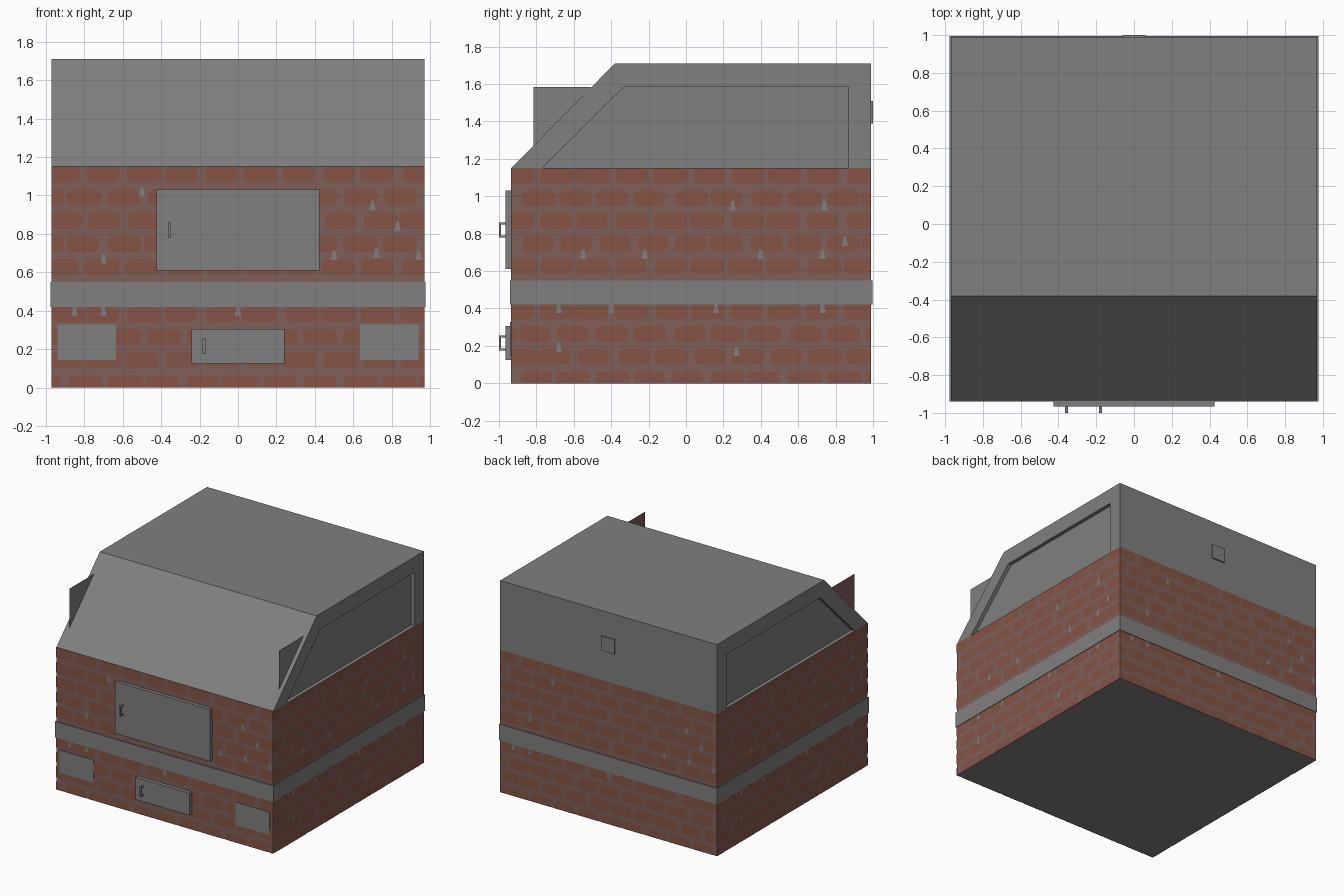
import bpy, bmesh, math, random
from mathutils import Vector

cube = bpy.data.objects.get("Cube")
if cube:
    bpy.data.objects.remove(cube, do_unlink=True)
random.seed(4)


def material(name, rgb):
    m = bpy.data.materials.new(name)
    m.use_nodes = True
    m.diffuse_color = (*rgb, 1)
    m.node_tree.nodes["Principled BSDF"].inputs["Base Color"].default_value = (*rgb, 1)
    return m


GREY = material("grey metal", (0.215, 0.215, 0.215))
BRICK = material("red brick", (0.235, 0.09, 0.058))
MORTAR = material("brown mortar", (0.215, 0.115, 0.1))

W, Y0, Y1, TOP = 0.97, -0.935, 0.99, 1.15      # half width, front, back, wall height


def finish(bm, name, *mats, fix=True):
    if fix:
        bmesh.ops.recalc_face_normals(bm, faces=bm.faces)
    me = bpy.data.meshes.new(name)
    bm.to_mesh(me)
    bm.free()
    for m in mats:
        me.materials.append(m)
    ob = bpy.data.objects.new(name, me)
    bpy.context.collection.objects.link(ob)
    return ob


def add_box(bm, x0, x1, y0, y1, z0, z1):
    verts = bmesh.ops.create_cube(bm, size=1)["verts"]
    for v in verts:
        v.co = ((x0 + x1) / 2 + v.co.x * (x1 - x0),
                (y0 + y1) / 2 + v.co.y * (y1 - y0),
                (z0 + z1) / 2 + v.co.z * (z1 - z0))


def box(name, dims, mat):
    bm = bmesh.new()
    add_box(bm, *dims)
    return finish(bm, name, mat)


# Masonry body: mortar sides, grey top and underside
body = box("masonry_body", (-W, W, Y0, Y1, 0, TOP), MORTAR)
body.data.materials.append(GREY)
for p in body.data.polygons:
    p.material_index = int(abs(p.normal.z) > 0.5)

# Walls: name -> (point on wall at u=0, u direction, outward normal, u range)
UP = Vector((0, 0, 1))
WALLS = {
    "front": (Vector((0, Y0, 0)), Vector((1, 0, 0)), Vector((0, -1, 0)), -W, W),
    "back": (Vector((0, Y1, 0)), Vector((-1, 0, 0)), Vector((0, 1, 0)), -W, W),
    "left": (Vector((W, 0, 0)), Vector((0, 1, 0)), Vector((1, 0, 0)), Y0, Y1),
    "right": (Vector((-W, 0, 0)), Vector((0, -1, 0)), Vector((-1, 0, 0)), -Y1, -Y0),
}
PITCH, ROW = 0.204, 0.121
FRONT_CHIPS = [(.7, .95), (.83, .84), (.72, .7), (.5, .69), (.94, .69), (-.7, .67),
               (-.5, 1.02), (0, .4), (-.85, .4), (-.7, .4)]
SIDE_CHIPS = [(.25, .95), (.74, .95), (.85, .76), (-.55, .69), (-.22, .69), (.4, .69),
              (.73, .69), (-.68, .4), (-.4, .4), (.16, .4), (.73, .4), (-.68, .19), (.27, .17)]


def paint(bm, wall, pts, lift, mat_index):
    """Add one flat painted face, clipped to the wall."""
    origin, u, n, lo, hi = wall
    clipped = []
    for a, b in pts:
        p = (min(max(a, lo), hi), min(max(b, 0), TOP))
        if p not in clipped:
            clipped.append(p)
    if len({p[0] for p in clipped}) < 2 or len({p[1] for p in clipped}) < 2:
        return
    f = bm.faces.new([bm.verts.new(origin + u * a + UP * b + n * lift) for a, b in clipped])
    f.material_index = mat_index


def rounded(cx, cz, w, h):
    """Irregular rounded brick outline, counter-clockwise."""
    pts = []
    for i in range(16):
        t = math.tau * (i + 0.5) / 16
        c, s = math.cos(t), math.sin(t)
        k = random.uniform(0.97, 1.03)
        pts.append((cx + math.copysign(abs(c) ** 0.42, c) * w / 2 * k,
                    cz + math.copysign(abs(s) ** 0.42, s) * h / 2))
    return pts


# Brick courses and small grey chips on every wall
for name, wall in WALLS.items():
    bm = bmesh.new()
    for r in range(10):
        z = 1.11 - r * ROW
        for i in range(-6, 7):
            cx = 0.12 + (i + 0.5 * (r % 2)) * PITCH + random.uniform(-0.012, 0.012)
            if wall[3] - 0.07 < cx < wall[4] + 0.07:
                paint(bm, wall, rounded(cx, z, random.uniform(.165, .185), .085), 0.002, 0)
    for a, b in FRONT_CHIPS if name in ("front", "back") else SIDE_CHIPS:
        paint(bm, wall, [(a - .016, b - .025), (a + .016, b - .025),
                         (a + .006, b + .025), (a - .006, b + .025)], 0.0025, 1)
    finish(bm, name + "_bricks", BRICK, GREY, fix=False)

# Band around the body
box("belt_band", (-.976, .976, Y0 - .006, Y1 + .006, .42, .55), GREY)

# Hood: sloped front, sides with a recessed panel
OUTER = [(Y0, TOP), (-.38, 1.71), (Y1, 1.71), (Y1, TOP)]
INNER = [(-.77, TOP), (-.33, 1.585), (.87, 1.585), (.87, TOP)]
bm = bmesh.new()
sides = []
for s in (-1, 1):
    out = [bm.verts.new((s * W, y, z)) for y, z in OUTER]
    rim = [bm.verts.new((s * W, y, z)) for y, z in INNER]
    deep = [bm.verts.new((s * 0.94, y, z)) for y, z in INNER]
    for i in range(3):
        bm.faces.new((out[i], out[i + 1], rim[i + 1], rim[i]))
        bm.faces.new((rim[i], rim[i + 1], deep[i + 1], deep[i]))
    bm.faces.new(deep)
    sides.append((out, rim, deep))
(a, ar, ad), (b, br, bd) = sides
for i in range(3):
    bm.faces.new((a[i], a[i + 1], b[i + 1], b[i]))
bm.faces.new((a[0], ar[0], ad[0], bd[0], br[0], b[0]))
bm.faces.new((a[3], ar[3], ad[3], bd[3], br[3], b[3]))
bm.faces.new((ad[0], ad[3], bd[3], bd[0]))
finish(bm, "hood", GREY)

# Upright fins poking through the slope: grey towards +x, mortar towards -x
for s, name in ((1, "left_fin"), (-1, "right_fin")):
    bm = bmesh.new()
    tri = [(-.815, 1.27), (-.505, 1.585), (-.815, 1.585)]
    for dx in (.001, -.001):
        f = bm.faces.new([bm.verts.new((s * .937 + dx, y, z)) for y, z in tri])
        f.material_index = int(dx < 0)
        f.normal_update()
        if f.normal.x * dx < 0:
            f.normal_flip()
    finish(bm, name, GREY, MORTAR, fix=False)

# Doors, each with a bracket handle
for name, x0, x1, z0, z1, hx, hz in (("upper_door", -.425, .425, .61, 1.03, -.357, .82),
                                     ("lower_door", -.243, .243, .125, .305, -.177, .215)):
    box(name, (x0, x1, -.965, Y0, z0, z1), GREY)
    bm = bmesh.new()
    x = (hx - .008, hx + .008)
    add_box(bm, *x, -1.0, -.99, hz - .04, hz + .04)
    for z in (hz - .04, hz + .03):
        add_box(bm, *x, -.99, -.965, z, z + .01)
    finish(bm, name + "_handle", GREY)

# Flush vent plates on the lower front and a small plate on the back
for s, name in ((1, "left_vent"), (-1, "right_vent")):
    x = sorted((s * .635, s * .94))
    box(name, (*x, Y0 - .005, Y0, .145, .328), GREY)
box("back_plate", (-.06, .06, Y1, 1.0, 1.39, 1.51), GREY)
